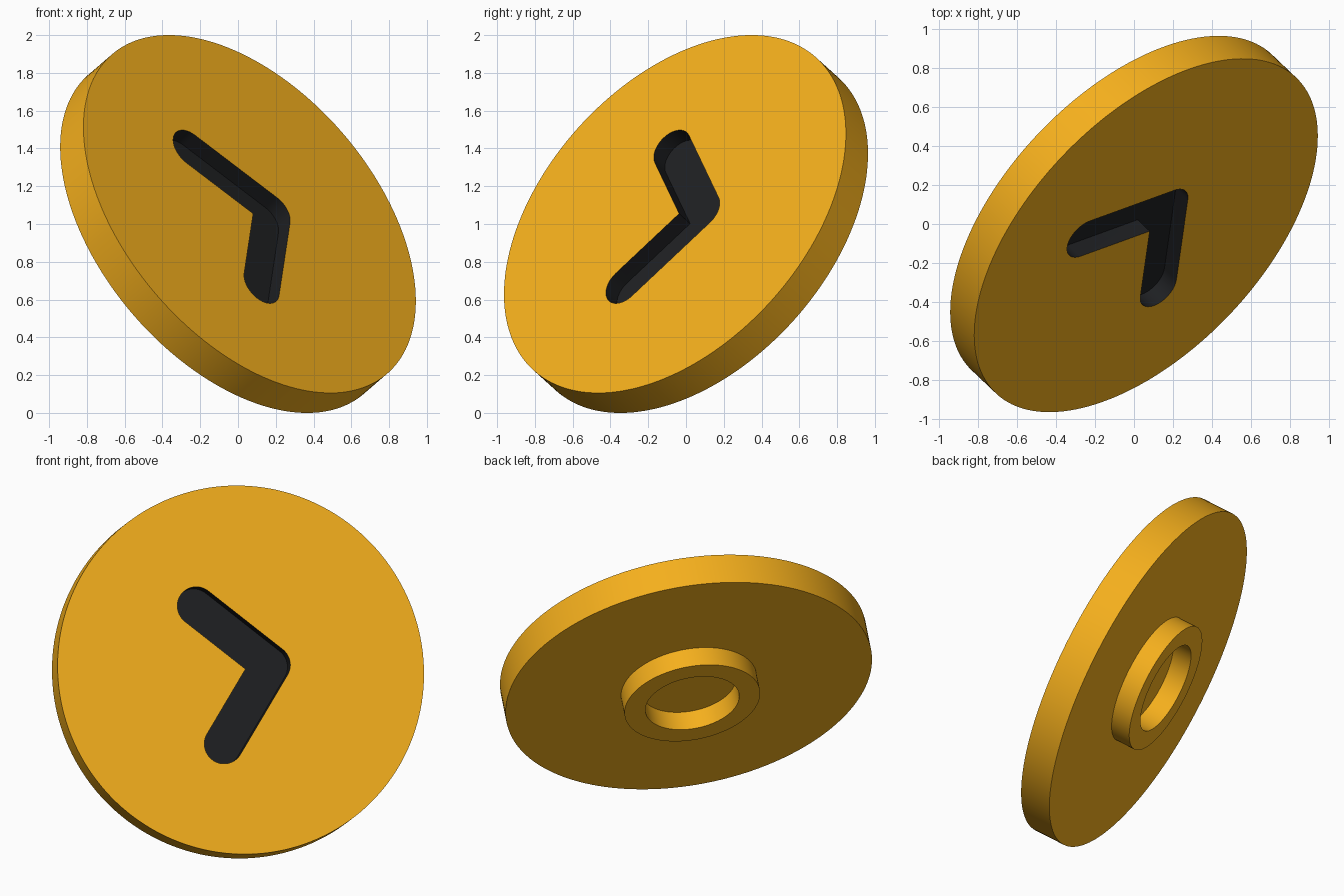
import bpy, bmesh, math
from mathutils import Matrix, Vector

if "Cube" in bpy.data.objects:
    bpy.data.objects.remove(bpy.data.objects["Cube"])

R, HALF = 1.116, 0.1            # disc radius, half thickness
BOSS_OUT, BOSS_IN, BOSS_H = 0.413, 0.286, 0.125
STROKE, DEPTH = 0.118, 0.1      # recess half width and depth
SEGS = 160

# Tilted frame: local z is the disc normal, local x the way the chevron points
n = Vector((0.615, -0.585, 0.5285)).normalized()
u = Vector((0.650, 0.756, 0.073))
u = (u - n * u.dot(n)).normalized()
v = n.cross(u)
frame = Matrix.Translation((0, 0, 1)) @ Matrix((u, v, n)).transposed().to_4x4()


def material(name, color):
    m = bpy.data.materials.new(name)
    m.diffuse_color = (*color, 1)
    m.use_nodes = True
    m.node_tree.nodes["Principled BSDF"].inputs["Base Color"].default_value = m.diffuse_color
    return m


gold = material("gold", (0.91, 0.43, 0.012))
dark = material("dark", (0.013, 0.014, 0.016))


def make_object(name, bm):
    bmesh.ops.recalc_face_normals(bm, faces=bm.faces)
    mesh = bpy.data.meshes.new(name)
    bm.to_mesh(mesh)
    bm.free()
    mesh.materials.append(gold)
    mesh.materials.append(dark)
    ob = bpy.data.objects.new(name, mesh)
    ob.matrix_world = frame
    bpy.context.collection.objects.link(ob)
    return ob


# Disc with a ring boss on its back, turned from one profile
bm = bmesh.new()
profile = [(0, HALF), (R, HALF), (R, -HALF), (BOSS_OUT, -HALF),
           (BOSS_OUT, -HALF - BOSS_H), (BOSS_IN, -HALF - BOSS_H),
           (BOSS_IN, -HALF), (0, -HALF)]
verts = [bm.verts.new((r, 0, z)) for r, z in profile]
edges = [bm.edges.new(p) for p in zip(verts, verts[1:])]
bmesh.ops.spin(bm, geom=verts + edges, cent=(0, 0, 0), axis=(0, 0, 1),
               angle=math.tau, steps=SEGS, use_duplicate=False)
bmesh.ops.remove_doubles(bm, verts=bm.verts, dist=1e-4)
disc = make_object("disc", bm)


def arc(c, start, end, steps=20):
    return [(c[0] + STROKE * math.cos(start + (end - start) * i / steps),
             c[1] + STROKE * math.sin(start + (end - start) * i / steps))
            for i in range(steps + 1)]


# Chevron cutter: a round-ended stroke, symmetric about local x
tip, elbow = (-0.19, 0.424), (0.187, 0.0)
a = math.atan2(tip[1] - elbow[1], tip[0] - elbow[0])
q = math.pi / 2
outline = arc(elbow, -(a - q), a - q)
outline += arc(tip, a - q, a + q)
outline.append((elbow[0] - STROKE / math.sin(math.pi - a), 0))
outline += arc((tip[0], -tip[1]), -(a + q), -(a - q))
bm = bmesh.new()
face = bm.faces.new([bm.verts.new((x, y, HALF - DEPTH)) for x, y in outline])
top = bmesh.ops.extrude_face_region(bm, geom=[face], use_keep_orig=True)["geom"]
bmesh.ops.translate(bm, vec=(0, 0, DEPTH + 0.1),
                    verts=[g for g in top if isinstance(g, bmesh.types.BMVert)])
bmesh.ops.remove_doubles(bm, verts=bm.verts, dist=1e-5)
for f in bm.faces:
    f.material_index = 1
cutter = make_object("chevron_cutter", bm)
cutter.hide_render = True

# Cut the recess; its walls and floor keep the dark material
mod = disc.modifiers.new("recess", "BOOLEAN")
mod.operation = "DIFFERENCE"
mod.solver = "EXACT"
mod.object = cutter
bpy.context.view_layer.objects.active = disc
disc.select_set(True)
bpy.ops.object.modifier_apply(modifier="recess")
bpy.data.objects.remove(cutter)
bpy.ops.object.shade_smooth_by_angle(angle=math.radians(30))
